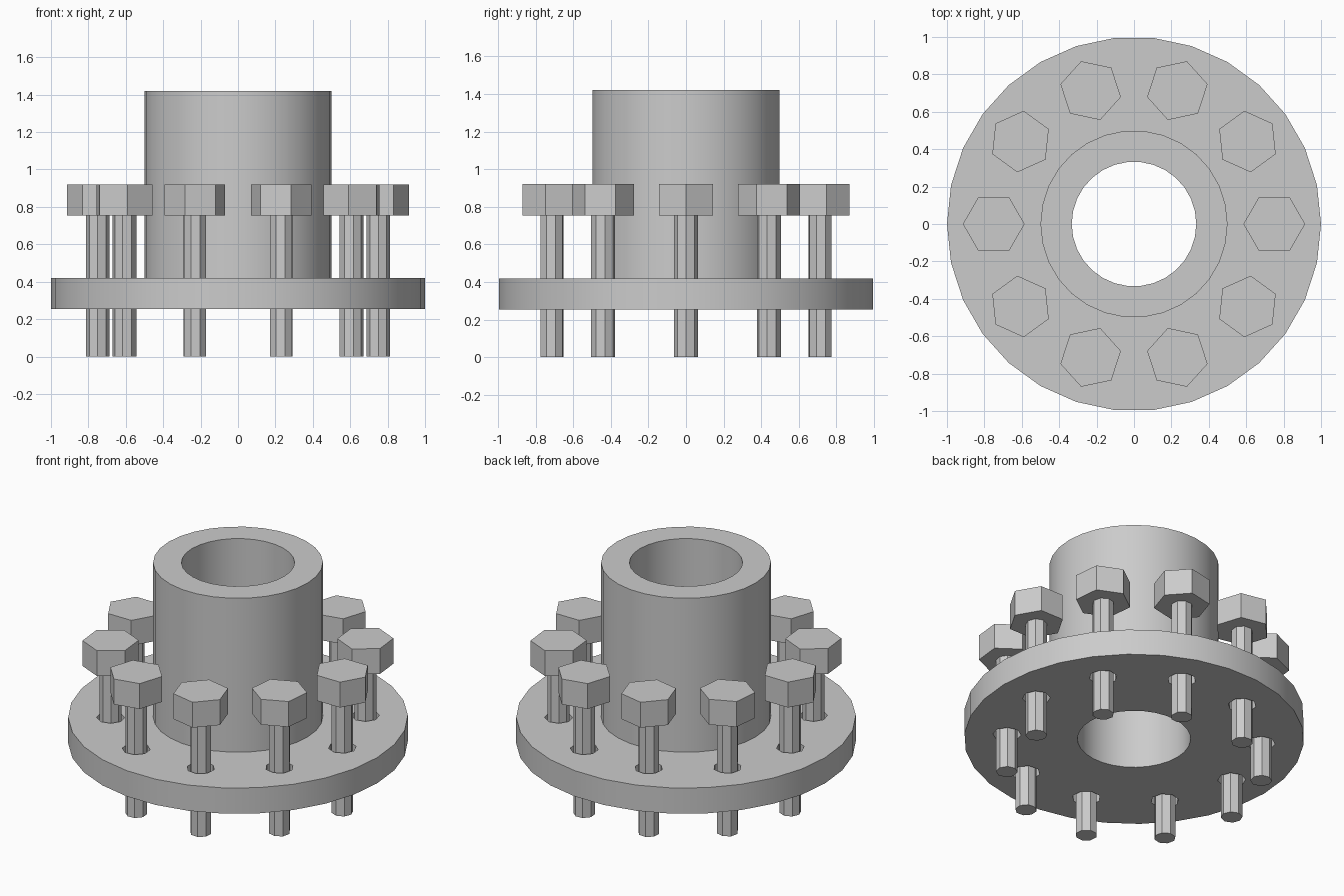
import bpy
import bmesh
from math import cos, sin, pi, tau
from mathutils import Matrix, Vector

cube = bpy.data.objects.get("Cube")
if cube:
    bpy.data.objects.remove(cube, do_unlink=True)

SIDES = 30
BOLTS = 10
BOLT_CIRCLE = 0.75
FLANGE_BOTTOM, FLANGE_TOP, HUB_TOP = 0.253, 0.42, 1.42
HEAD_BOTTOM, HEAD_TOP = 0.755, 0.92

steel = bpy.data.materials.new("steel grey")
steel.use_nodes = True
grey = (0.6, 0.6, 0.6, 1)
steel.diffuse_color = grey
steel.node_tree.nodes["Principled BSDF"].inputs["Base Color"].default_value = grey


def make_object(name, bm):
    bmesh.ops.recalc_face_normals(bm, faces=bm.faces)
    mesh = bpy.data.meshes.new(name)
    bm.to_mesh(mesh)
    bm.free()
    mesh.materials.append(steel)
    obj = bpy.data.objects.new(name, mesh)
    bpy.context.collection.objects.link(obj)
    return obj


def add_prism(bm, sides, radius, bottom, top, angle):
    """Add a prism on the bolt circle with one corner pointing outward."""
    centre = Vector((BOLT_CIRCLE * cos(angle), BOLT_CIRCLE * sin(angle), 0))
    rings = []
    for z in (bottom, top):
        turns = [angle + tau * i / sides for i in range(sides)]
        rings.append([bm.verts.new(centre + Vector((radius * cos(t), radius * sin(t), z)))
                      for t in turns])
    low, high = rings
    bm.faces.new(reversed(low))
    bm.faces.new(high)
    for i in range(sides):
        j = (i + 1) % sides
        bm.faces.new((low[i], low[j], high[j], high[i]))


# Flange and hub: one turned profile with a through bore
bm = bmesh.new()
profile = [(0.333, FLANGE_BOTTOM), (1, FLANGE_BOTTOM), (1, FLANGE_TOP),
           (0.5, FLANGE_TOP), (0.5, HUB_TOP), (0.333, HUB_TOP)]
rings = []
for i in range(SIDES):
    turn = Matrix.Rotation(tau * i / SIDES, 3, "Z")
    rings.append([bm.verts.new(turn @ Vector((r, 0, z))) for r, z in profile])
for i, ring in enumerate(rings):
    following = rings[(i + 1) % SIDES]
    for k in range(len(profile)):
        m = (k + 1) % len(profile)
        bm.faces.new((ring[k], following[k], following[m], ring[m]))
flange = make_object("flange_and_hub", bm)

# Clearance holes through the flange
bm = bmesh.new()
for i in range(BOLTS):
    add_prism(bm, 8, 0.083, FLANGE_BOTTOM - 0.1, FLANGE_TOP + 0.1, tau * i / BOLTS)
cutter = make_object("hole_cutter", bm)
cutter.hide_render = True

bpy.ops.object.select_all(action="DESELECT")
bpy.context.view_layer.objects.active = flange
flange.select_set(True)
holes = flange.modifiers.new("bolt_holes", "BOOLEAN")
holes.operation = "DIFFERENCE"
holes.solver = "EXACT"
holes.object = cutter
bpy.ops.object.modifier_apply(modifier=holes.name)
bpy.data.objects.remove(cutter, do_unlink=True)
bpy.ops.object.shade_smooth_by_angle(angle=pi / 6)

# Bolts: eight-sided shank under a hexagonal head
for i in range(BOLTS):
    angle = tau * i / BOLTS
    bm = bmesh.new()
    add_prism(bm, 8, 0.064, 0, HEAD_BOTTOM, angle)
    make_object(f"bolt_shank_{i + 1}", bm)
    bm = bmesh.new()
    add_prism(bm, 6, 0.165, HEAD_BOTTOM, HEAD_TOP, angle)
    make_object(f"bolt_head_{i + 1}", bm)
